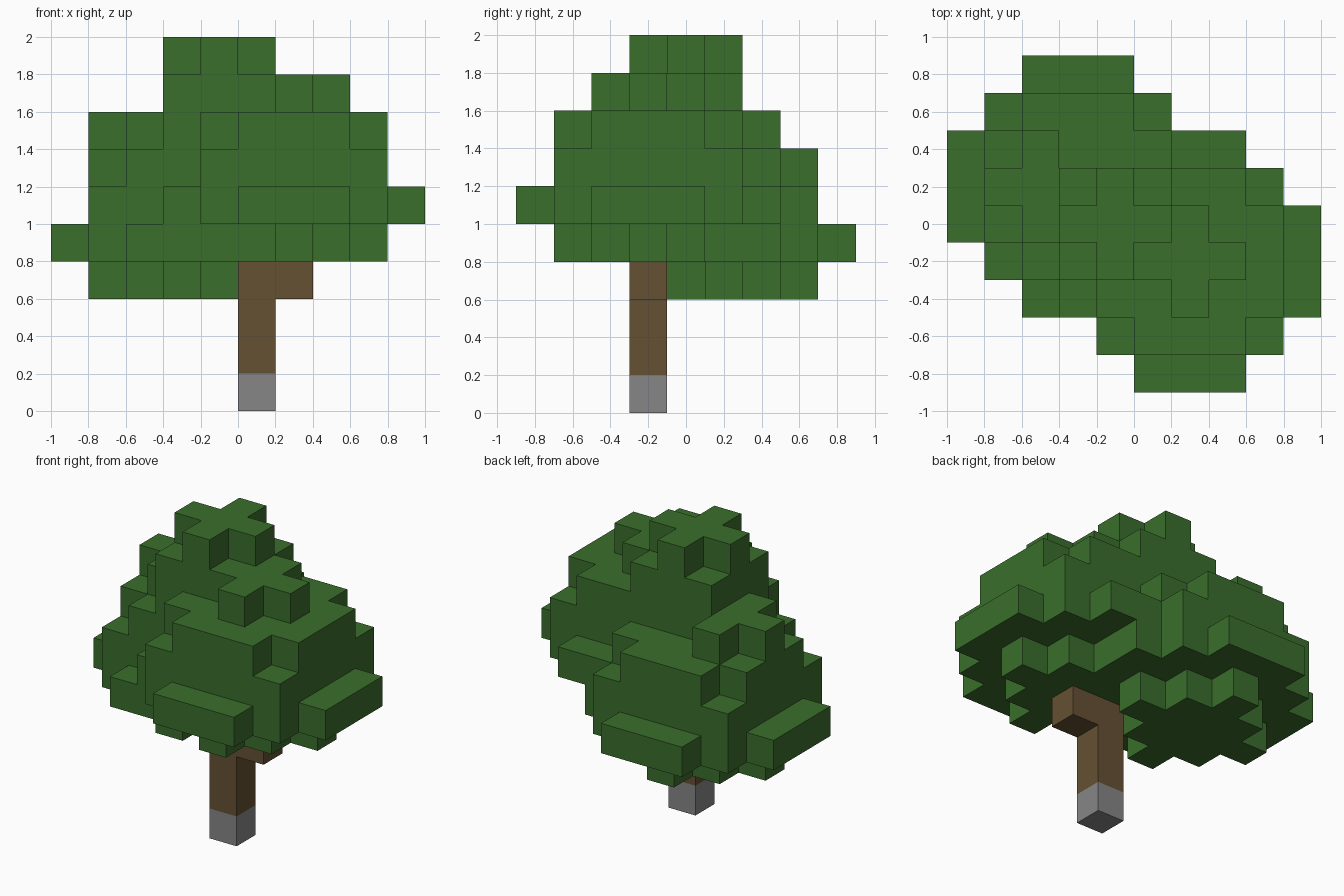
import bpy, bmesh
from mathutils import Vector

if "Cube" in bpy.data.objects:
    bpy.data.objects.remove(bpy.data.objects["Cube"], do_unlink=True)

S = 0.2                              # block size
ORIGIN = Vector((-1.0, -0.9, 0.0))   # corner of block (0, 0, 0)


def material(name, rgb):
    m = bpy.data.materials.new(name)
    m.use_nodes = True
    m.diffuse_color = (*rgb, 1)
    m.node_tree.nodes["Principled BSDF"].inputs["Base Color"].default_value = (*rgb, 1)
    return m


def layer(cx, cy, z, reach, corner):
    """Blocks within reach of the centre, with corners trimmed by step count."""
    span = range(-reach, reach + 1)
    return {(cx + a, cy + b, z) for a in span for b in span if abs(a) + abs(b) <= corner}


def clump(cx, cy, z, tip_shift=0):
    """Rounded leaf clump, five layers tall."""
    cells = set()
    for step, (reach, corner) in enumerate([(2, 2), (3, 4), (2, 4), (2, 3)]):
        cells |= layer(cx, cy, z + step, reach, corner)
    return cells | layer(cx + tip_shift, cy, z + 4, 1, 1)


def build(name, cells, solid, mat):
    """Skin the blocks, leaving out faces buried against other blocks."""
    bm = bmesh.new()
    for cell in cells:
        for axis in range(3):
            for side in (0, 1):
                other = list(cell)
                other[axis] += 2 * side - 1
                if tuple(other) in solid:
                    continue
                u, v = (axis + 1) % 3, (axis + 2) % 3
                ring = []
                for p, q in ((0, 0), (1, 0), (1, 1), (0, 1)):
                    c = Vector(cell)
                    c[axis] += side
                    c[u] += p
                    c[v] += q
                    ring.append(bm.verts.new(ORIGIN + c * S))
                bm.faces.new(ring if side else ring[::-1])
    bmesh.ops.remove_doubles(bm, verts=bm.verts, dist=0.001)
    mesh = bpy.data.meshes.new(name)
    bm.to_mesh(mesh)
    bm.free()
    mesh.materials.append(mat)
    obj = bpy.data.objects.new(name, mesh)
    bpy.context.collection.objects.link(obj)


green = material("leaf green", (0.042, 0.156, 0.025))
brown = material("bark brown", (0.130, 0.082, 0.033))
grey = material("stone grey", (0.240, 0.240, 0.240))

# Two large clumps, and a narrow crown between them
leaves = clump(6, 3, 4) | clump(3, 5, 3, tip_shift=-1)
for z, corner in ((6, 2), (7, 2), (8, 2), (9, 1)):
    leaves |= layer(4, 4, z, 1, corner)

# Base block, trunk and side branch
base = {(5, 3, 0)}
trunk = {(5, 3, z) for z in (1, 2, 3)}
branch = {(6, 3, 3)}

solid = leaves | base | trunk | branch
build("foliage", leaves, solid, green)
build("trunk", trunk, solid, brown)
build("branch", branch, solid, brown)
build("base_block", base, solid, grey)
